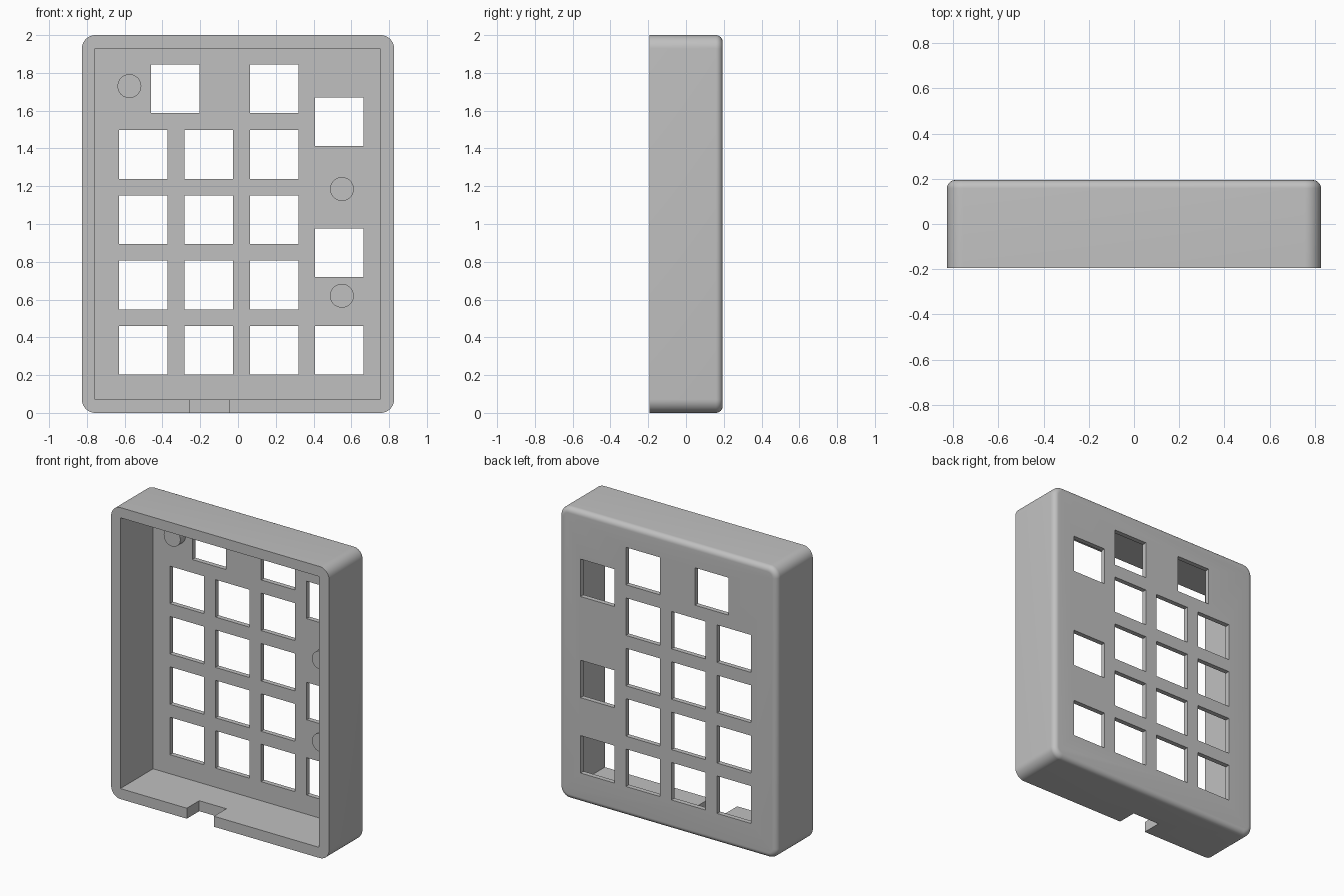
import bpy, bmesh, math

if "Cube" in bpy.data.objects:
    bpy.data.objects.remove(bpy.data.objects["Cube"])

W, H, D = 0.827, 2.0, 0.194          # half width, height, half depth
CORNER, FILLET, PLATE = 0.072, 0.036, 0.033
HOLE = 0.257

grey = bpy.data.materials.new("light grey")
grey.diffuse_color = (0.53, 0.53, 0.53, 1)
grey.use_nodes = True
grey.node_tree.nodes["Principled BSDF"].inputs["Base Color"].default_value = grey.diffuse_color


def make_object(name, bm):
    bmesh.ops.recalc_face_normals(bm, faces=bm.faces)
    mesh = bpy.data.meshes.new(name)
    bm.to_mesh(mesh)
    bm.free()
    mesh.materials.append(grey)
    obj = bpy.data.objects.new(name, mesh)
    bpy.context.collection.objects.link(obj)
    return obj


def add_box(bm, x0, x1, y0, y1, z0, z1):
    verts = bmesh.ops.create_cube(bm, size=1)["verts"]
    for v in verts:
        v.co.x = x1 if v.co.x > 0 else x0
        v.co.y = y1 if v.co.y > 0 else y0
        v.co.z = z1 if v.co.z > 0 else z0


def rounded_ring(bm, y, inset):
    # Rounded rectangle in the XZ plane
    ring, steps = [], 10
    r = CORNER - inset
    cx, cz = W - CORNER, H / 2 - CORNER
    for q, (sx, sz) in enumerate(((1, 1), (-1, 1), (-1, -1), (1, -1))):
        for i in range(steps + 1):
            a = math.pi / 2 * (q + i / steps)
            ring.append(bm.verts.new((sx * cx + r * math.cos(a), y,
                                      H / 2 + sz * cz + r * math.sin(a))))
    return ring


def cut(target, cutter):
    mod = target.modifiers.new("cut", "BOOLEAN")
    mod.operation, mod.solver, mod.object = "DIFFERENCE", "EXACT", cutter
    bpy.context.view_layer.objects.active = target
    bpy.ops.object.modifier_apply(modifier=mod.name)
    bpy.data.objects.remove(cutter)


def shade(obj):
    bpy.ops.object.select_all(action="DESELECT")
    obj.select_set(True)
    bpy.context.view_layer.objects.active = obj
    bpy.ops.object.shade_smooth_by_angle(angle=math.radians(30))


# Case body: rounded block with a filleted back edge
bm = bmesh.new()
rings = [rounded_ring(bm, -D, 0)]
for i in range(9):
    a = math.pi / 2 * i / 8
    rings.append(rounded_ring(bm, D - FILLET + FILLET * math.sin(a),
                              FILLET * (1 - math.cos(a))))
n = len(rings[0])
for lower, upper in zip(rings, rings[1:]):
    for i in range(n):
        j = (i + 1) % n
        bm.faces.new((lower[i], lower[j], upper[j], upper[i]))
bm.faces.new(rings[0])
bm.faces.new(rings[-1])
case = make_object("keypad_case", bm)

# Open cavity on the front
bm = bmesh.new()
add_box(bm, -0.757, 0.752, -0.4, D - PLATE, 0.072, 1.93)
cut(case, make_object("cavity_cutter", bm))

# Square key openings, and the cable notch in the bottom wall
bm = bmesh.new()
openings = [(-0.629 + 0.346 * c, 0.203 + 0.3455 * r)
            for c in range(3) for r in range(4)]
openings += [(-0.46, 1.587), (0.063, 1.587),
             (0.408, 0.203), (0.408, 0.72), (0.408, 1.414)]
for x, z in openings:
    add_box(bm, x, x + HOLE, 0.1, 0.3, z, z + HOLE)
add_box(bm, -0.253, -0.047, -0.4, -D + 0.135, -0.1, 0.1)
cut(case, make_object("opening_cutter", bm))
shade(case)

# Round bosses on the inner face of the plate
for i, (x, z) in enumerate(((-0.575, 1.73), (0.55, 1.185), (0.55, 0.62))):
    bm = bmesh.new()
    bmesh.ops.create_cone(bm, cap_ends=True, segments=40, radius1=0.063,
                          radius2=0.063, depth=0.065)
    for v in bm.verts:
        v.co = (x + v.co.x, D - PLATE - 0.0225 + v.co.z, z + v.co.y)
    shade(make_object(f"boss_{i + 1}", bm))
